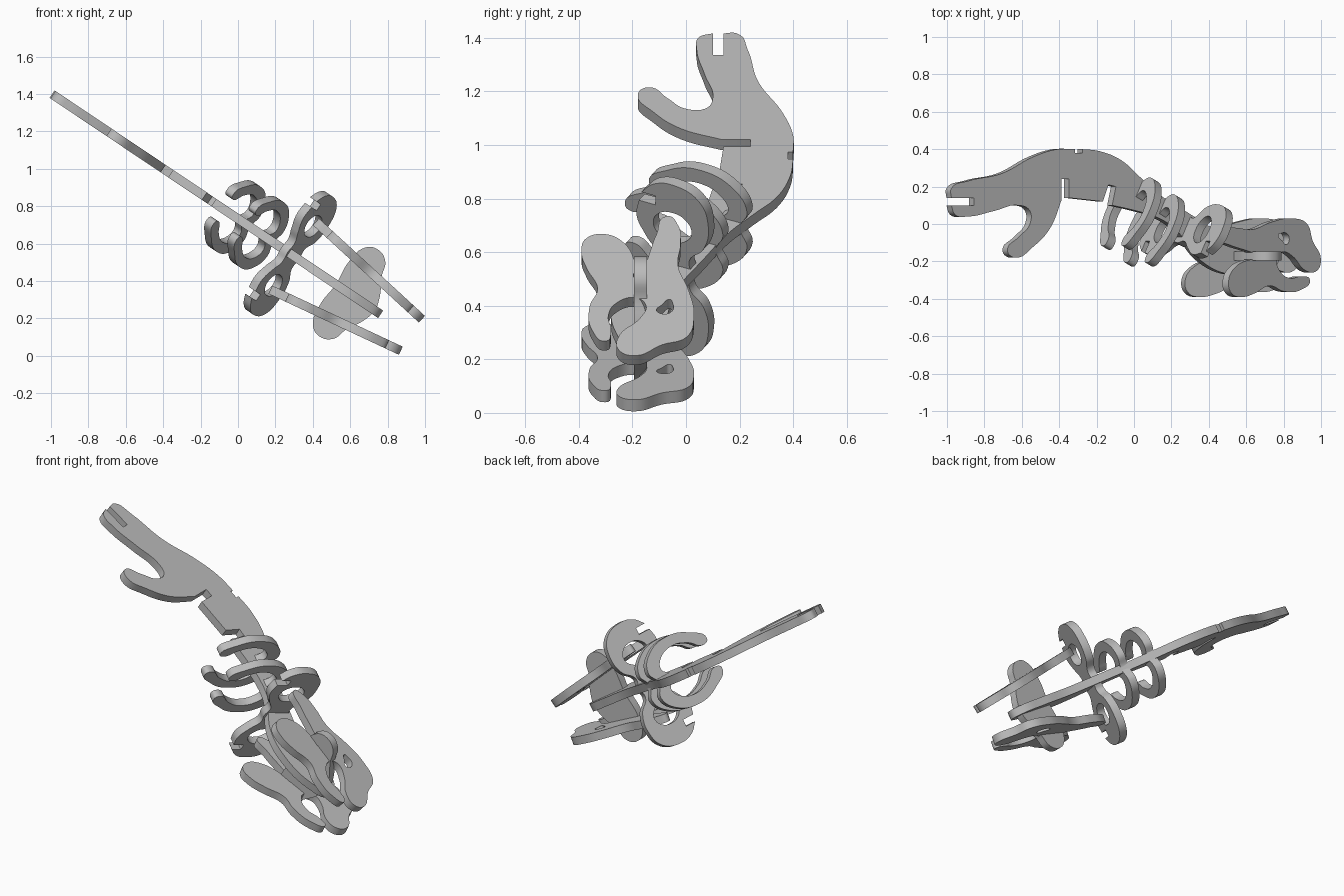
import bpy, bmesh, math
from mathutils import Matrix, Vector

cube = bpy.data.objects.get("Cube")
if cube:
    bpy.data.objects.remove(cube)

grey = bpy.data.materials.new("plain grey")
grey.use_nodes = True
grey.diffuse_color = (.5, .5, .5, 1)
grey.node_tree.nodes["Principled BSDF"].inputs["Base Color"].default_value = (.5, .5, .5, 1)

# Tilted frame of the assembly: along the spine, across it (y), and out of its face
along = Vector((.831, 0, -.557)).normalized()
back = Vector((0, 1, 0))
out = along.cross(back)
origin = Vector((0, 0, .733))
THICK = .048
C = True  # marks a sharp corner in an outline


def local(s, y, h=0):
    return along * s + back * y + out * h


def add_spline(curve, points):
    spline = curve.splines.new("BEZIER")
    spline.bezier_points.add(len(points) - 1)
    spline.use_cyclic_u = True
    spline.resolution_u = 6
    for knot, point in zip(spline.bezier_points, points):
        knot.co = (point[0], point[1], 0)
        kind = "VECTOR" if len(point) > 2 else "AUTO"
        knot.handle_left_type = knot.handle_right_type = kind


def plate(name, outline, centre, axis_x, axis_y, hole=None):
    """Flat board cut to a smooth outline, with an optional hole."""
    curve = bpy.data.curves.new(name, "CURVE")
    curve.dimensions = "2D"
    curve.fill_mode = "BOTH"
    curve.extrude = THICK / 2
    add_spline(curve, outline)
    for ring in hole or []:
        add_spline(curve, ring)
    obj = bpy.data.objects.new(name, curve)
    bpy.context.collection.objects.link(obj)
    axis_z = axis_x.cross(axis_y)
    turn = Matrix((axis_x, axis_y, axis_z)).transposed().to_4x4()
    obj.matrix_world = Matrix.Translation(origin + centre) @ turn
    bpy.ops.object.select_all(action="DESELECT")
    obj.select_set(True)
    bpy.context.view_layer.objects.active = obj
    bpy.ops.object.convert(target="MESH")
    obj = bpy.context.object
    bm = bmesh.new()
    bm.from_mesh(obj.data)
    bmesh.ops.remove_doubles(bm, verts=bm.verts, dist=.0005)
    bmesh.ops.recalc_face_normals(bm, faces=bm.faces)
    bm.to_mesh(obj.data)
    bm.free()
    obj.data.materials.clear()
    obj.data.materials.append(grey)
    bpy.ops.object.shade_smooth_by_angle(angle=math.radians(35))
    return obj


def both_sides(half):
    """Mirror a half outline about its first axis; end points lie on the mirror line."""
    return half + [(-p[0], *p[1:]) for p in reversed(half) if p[0] > 0]


def ellipse(x, y, rx, ry):
    turns = [math.tau * i / 8 for i in range(8)]
    return [(x + rx * math.cos(a), y + ry * math.sin(a)) for a in turns]


# Spine board: back edge, far end, belly edge with slots, limb, slotted tip
spine = [(-.99, .19), (-.9, .23), (-.72, .27), (-.55, .36), (-.42, .4),
         (-.33, .4, C), (-.33, .38, C), (-.29, .38, C), (-.29, .4, C),
         (-.2, .39), (-.08, .34), (.02, .25), (.12, .16), (.26, .07), (.45, -.04),
         (.62, -.08), (.74, -.13), (.76, -.2), (.68, -.26), (.5, -.27), (.35, -.2),
         (.2, -.02), (.1, .04), (0, .07),
         (-.13, .1, C), (-.11, .2, C), (-.15, .21, C), (-.18, .12, C),
         (-.36, .14, C), (-.36, .24, C), (-.4, .24, C), (-.4, .13, C),
         (-.46, -.02), (-.55, -.12), (-.65, -.18), (-.69, -.14), (-.63, -.07),
         (-.57, 0), (-.57, .07), (-.63, .1), (-.76, .07), (-.9, .04), (-.97, .05),
         (-.99, .1, C), (-.87, .1, C), (-.87, .14, C), (-.99, .14, C)]
plate("spine", [(p[0] / along.x, *p[1:]) for p in spine], local(0, 0), along, back)

# Ribs: curled arms on both sides of the spine, leaning with it
belly = local(-.45, -.89).normalized()
rib = [(0, -.17), (.08, -.2), (.17, -.14), (.21, 0), (.17, .13), (.09, .21),
       (.07, .17), (.12, .1), (.15, 0), (.11, -.1), (.06, -.12), (0, -.07)]
for name, s, y in (("front_rib", -.02, .06), ("rear_rib", .13, -.03)):
    plate(name, both_sides(rib), local(s, y), out, belly)

# Hip board: a notched ring on each side
hip = [(0, -.08), (.06, -.07), (.13, -.13), (.24, -.15), (.34, -.11), (.38, 0),
       (.36, .08), (.31, .13, C), (.31, .07, C), (.27, .07, C), (.27, .14, C),
       (.2, .15), (.12, .11), (.06, .07), (0, .08)]
rings = [ellipse(side * .19, 0, .065, .08) for side in (1, -1)]
plate("hip", both_sides(hip), local(.335, -.04), out, belly, rings)

# Cross brace joining the legs to the spine end
brace = [(0, .63), (.14, .62), (.25, .65), (.28, .71), (.25, .78), (.17, .81),
         (.08, .86), (0, .88)]
plate("cross_brace", both_sides(brace), local(0, -.17), out, along)

# Legs: two upper lobes and two feet, splayed inwards towards the feet
leg = [(.01, -.07), (.06, -.03), (.16, -.02), (.28, -.03), (.42, .01), (.56, .03),
       (.68, 0), (.72, -.09), (.78, -.19), (.75, -.25), (.67, -.25), (.57, -.17),
       (.5, -.15), (.46, -.19), (.49, -.26), (.56, -.29), (.64, -.28), (.7, -.3),
       (.64, -.35), (.51, -.36), (.41, -.33), (.3, -.37), (.21, -.39), (.13, -.37),
       (.11, -.3), (.16, -.23), (.27, -.19), (.36, -.18), (.27, -.15), (.11, -.11)]
eye = [(.47, -.06), (.49, -.05), (.53, -.05), (.55, -.08), (.53, -.11), (.5, -.09)]
for name, side in (("left_leg", 1), ("right_leg", -1)):
    down = local(.988, 0, -.152 * side).normalized()
    plate(name, leg, local(.345, 0, .22 * side), down, back, [eye])
